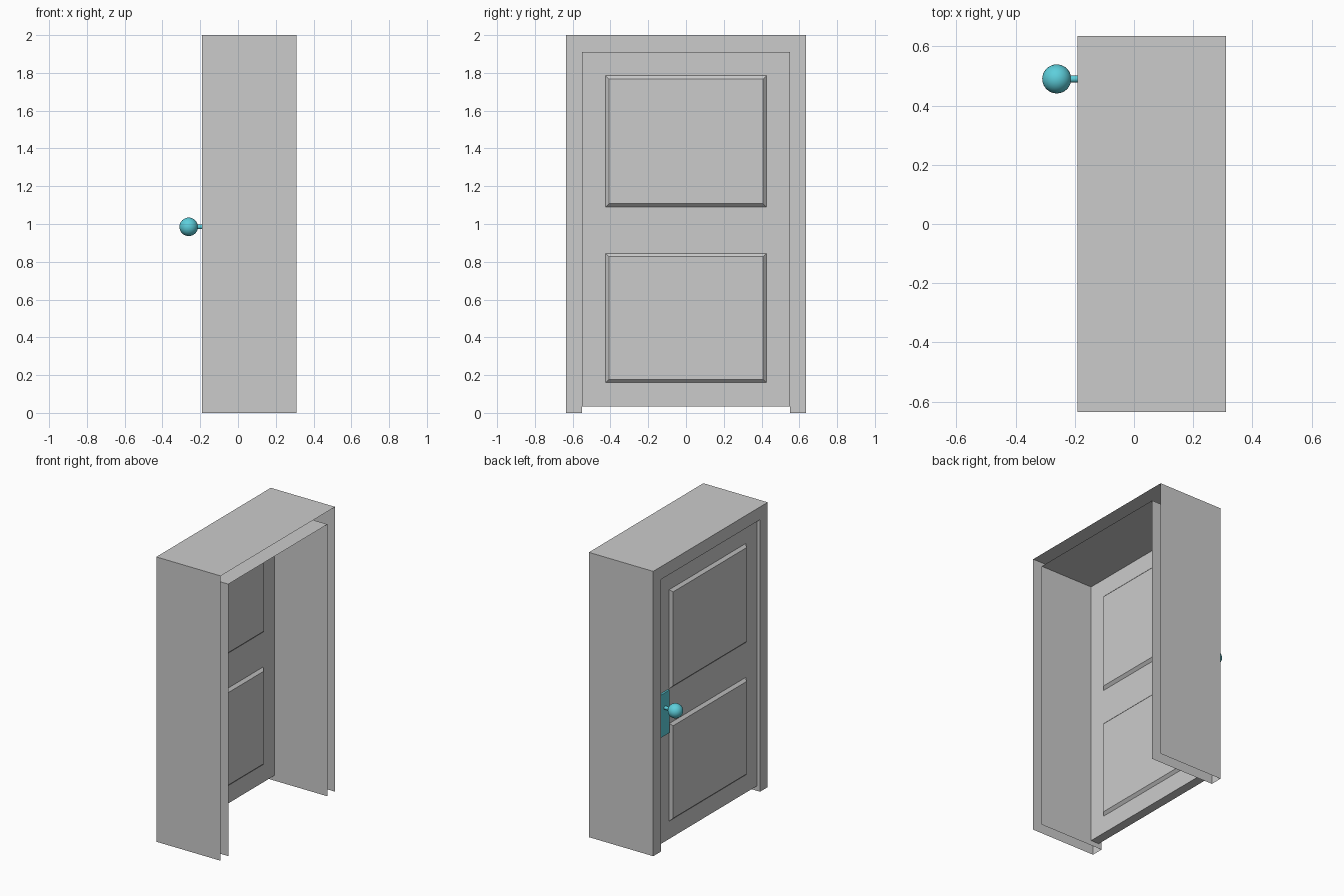
import bpy, bmesh
from mathutils import Vector, Matrix

if "Cube" in bpy.data.objects:
    bpy.data.objects.remove(bpy.data.objects["Cube"])

X_OUT, X_IN = -0.19, 0.31          # outer face and open rear of the frame


def add_object(name, bm, mat=None):
    mesh = bpy.data.meshes.new(name)
    bm.to_mesh(mesh)
    bm.free()
    obj = bpy.data.objects.new(name, mesh)
    bpy.context.collection.objects.link(obj)
    if mat:
        mesh.materials.append(mat)
    return obj


def box(lo, hi):
    bm = bmesh.new()
    lo, hi = Vector(lo), Vector(hi)
    bmesh.ops.create_cube(bm, size=1, matrix=Matrix.Translation((lo + hi) / 2)
                          @ Matrix.Diagonal((*(hi - lo), 1)))
    return bm


teal = bpy.data.materials.new("teal")
teal.diffuse_color = (0.11, 0.62, 0.71, 1)
teal.use_nodes = True
teal.node_tree.nodes["Principled BSDF"].inputs["Base Color"].default_value = teal.diffuse_color

# Door frame: hollow arch, closed on the outer face, open behind and below
outer = [(-0.635, 0), (-0.635, 2), (0.635, 2), (0.635, 0)]
inner = [(-0.55, 0), (-0.55, 1.91), (0.55, 1.91), (0.55, 0)]
bm = bmesh.new()
rows = [[bm.verts.new((x, y, z)) for y, z in path]
        for x, path in ((X_IN, outer), (X_OUT, outer), (X_OUT, inner), (X_IN, inner))]
for a, b in zip(rows, rows[1:]):
    for i in range(3):
        bm.faces.new((a[i], a[i + 1], b[i + 1], b[i]))
bmesh.ops.recalc_face_normals(bm, faces=bm.faces)
if next(f for f in bm.faces if f.calc_center_median().z > 1.99).normal.z < 0:
    bmesh.ops.reverse_faces(bm, faces=bm.faces)
add_object("door_frame", bm)

# Door leaf: slab with two raised, bevelled panels on each side
bm = box((-0.167, -0.55, 0.035), (-0.103, 0.55, 1.91))
panels = [(0.16, 0.845), (1.09, 1.785)]
cuts = [((0, y, 0), (0, 1, 0)) for y in (-0.425, 0.425)]
cuts += [((0, 0, z), (0, 0, 1)) for p in panels for z in p]
for co, no in cuts:
    bmesh.ops.bisect_plane(bm, geom=bm.verts[:] + bm.edges[:] + bm.faces[:],
                           plane_co=co, plane_no=no)
bm.normal_update()
raised = []
for f in bm.faces:
    c = f.calc_center_median()
    if abs(f.normal.x) > 0.9 and abs(c.y) < 0.4 and any(a < c.z < b for a, b in panels):
        raised.append(f)
bmesh.ops.inset_individual(bm, faces=raised, thickness=0.025, depth=0.018)
add_object("door_leaf", bm)

# Handle plate
add_object("handle_plate", box((-0.18, 0.44, 0.79), (-0.167, 0.54, 1.09)), teal)

# Knob stem and round knob
bpy.ops.mesh.primitive_cylinder_add(vertices=24, radius=0.012, depth=0.08,
                                    location=(-0.21, 0.49, 0.985),
                                    rotation=(0, 1.570796, 0))
stem = bpy.context.object
stem.name = "knob_stem"
bpy.ops.object.shade_smooth_by_angle()
bpy.ops.mesh.primitive_uv_sphere_add(segments=32, ring_count=16, radius=0.049,
                                     location=(-0.261, 0.49, 0.985))
knob = bpy.context.object
knob.name = "door_knob"
bpy.ops.object.shade_smooth()
for o in (stem, knob):
    o.data.materials.append(teal)
